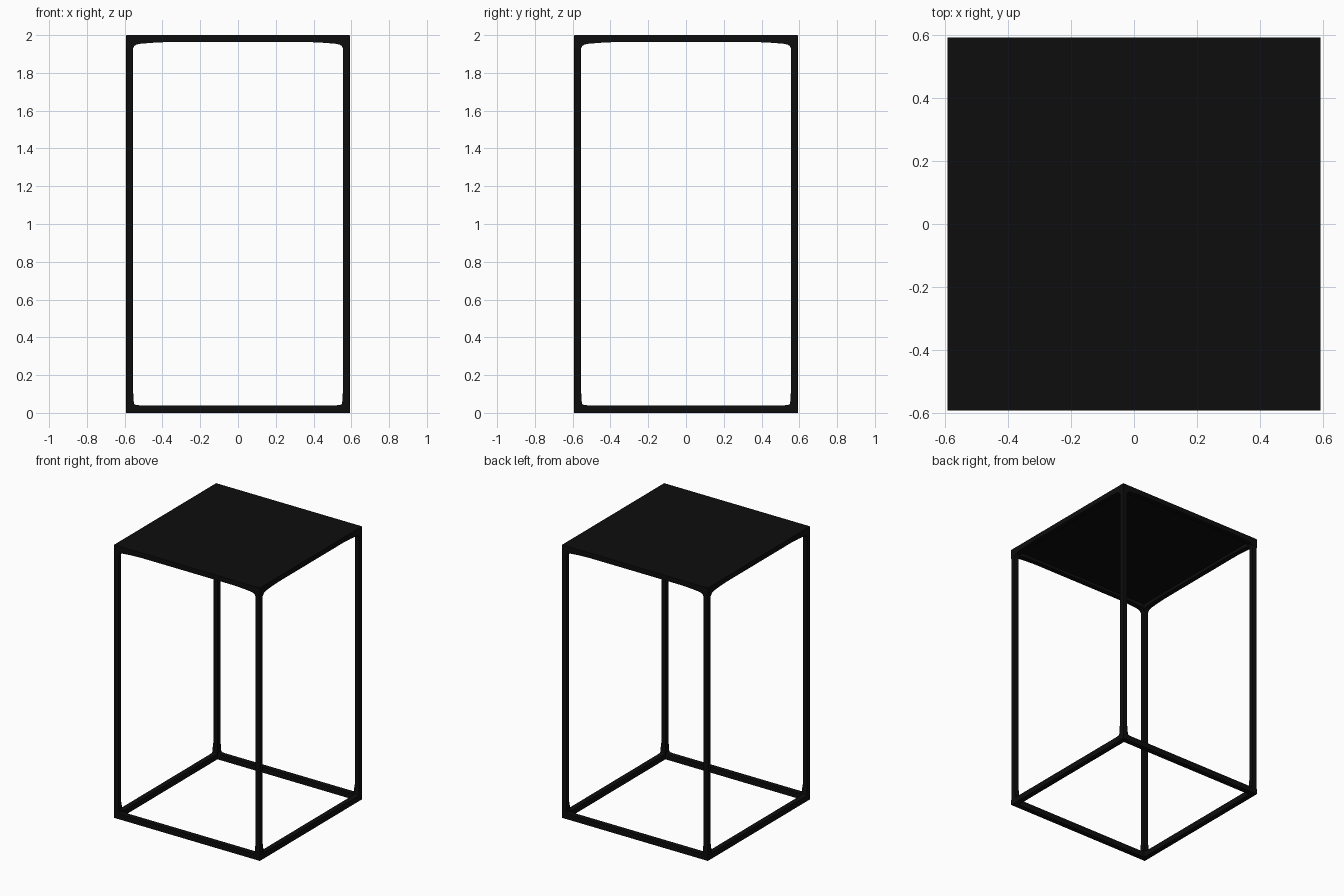
import bpy, bmesh
from math import pi
from mathutils import Matrix, Vector

cube = bpy.data.objects.get("Cube")
if cube:
    bpy.data.objects.remove(cube, do_unlink=True)

HALF, BAR, TOP = 0.592, 0.037, 2.0
INNER = HALF - BAR
MID = HALF - BAR / 2

black = bpy.data.materials.new("matte black")
black.use_nodes = True
black.diffuse_color = (0.004, 0.004, 0.004, 1)
black.node_tree.nodes["Principled BSDF"].inputs["Base Color"].default_value = black.diffuse_color


def finish(name, bm):
    bmesh.ops.recalc_face_normals(bm, faces=bm.faces)
    mesh = bpy.data.meshes.new(name)
    bm.to_mesh(mesh)
    bm.free()
    mesh.materials.append(black)
    obj = bpy.data.objects.new(name, mesh)
    bpy.context.collection.objects.link(obj)
    return obj


def box(name, center, size, bevel=0, vertical_only=False):
    bm = bmesh.new()
    bmesh.ops.create_cube(bm, size=1, matrix=Matrix.Translation(center) @ Matrix.Diagonal((*size, 1)))
    if bevel:
        edges = [e for e in bm.edges if not vertical_only
                 or abs(e.verts[0].co.z - e.verts[1].co.z) > 0.01]
        bmesh.ops.bevel(bm, geom=edges, offset=bevel, segments=2, profile=0.5, affect='EDGES')
    return finish(name, bm)


def rail(name, half_profile, angle):
    """Extrude a mirrored x-z profile along the front side, then turn it to its side."""
    outline = half_profile + [(-x, z) for x, z in reversed(half_profile)]
    bm = bmesh.new()
    face = bm.faces.new([bm.verts.new((x, -HALF, z)) for x, z in outline])
    new = bmesh.ops.extrude_face_region(bm, geom=[face])["geom"]
    bmesh.ops.translate(bm, vec=(0, BAR, 0),
                        verts=[v for v in new if isinstance(v, bmesh.types.BMVert)])
    bmesh.ops.rotate(bm, verts=bm.verts, cent=Vector(), matrix=Matrix.Rotation(angle, 3, 'Z'))
    return finish(name, bm)


# Rails with softly filleted ends where they meet the legs
top_profile = [(INNER, TOP - 0.002), (INNER, 1.93), (0.55, 1.942), (0.54, 1.949),
               (0.52, 1.954), (0.46, 1.959), (0.38, 1.963)]
bottom_profile = [(INNER, 0), (INNER, 0.11), (0.552, 0.06), (0.549, 0.047), (0.54, 0.042), (0.52, 0.04)]
for i, side in enumerate(("front", "left", "back", "right")):
    rail(side + "_top_rail", top_profile, i * pi / 2)
    rail(side + "_bottom_rail", bottom_profile, i * pi / 2)

# Legs with eased edges, and square blocks closing the corners
for sx, side in ((1, "left"), (-1, "right")):
    for sy, end in ((1, "back"), (-1, "front")):
        x, y, tag = sx * MID, sy * MID, end + "_" + side
        box(tag + "_leg", (x, y, TOP / 2), (BAR, BAR, TOP - 0.02), 0.006, True)
        box(tag + "_foot", (x, y, 0.02), (BAR, BAR, 0.04))
        box(tag + "_top_corner", (x, y, 1.964), (BAR, BAR, 0.068))

# Thin top panel over the rails
box("table_top", (0, 0, TOP - 0.008), (2 * HALF, 2 * HALF, 0.016), 0.002)
